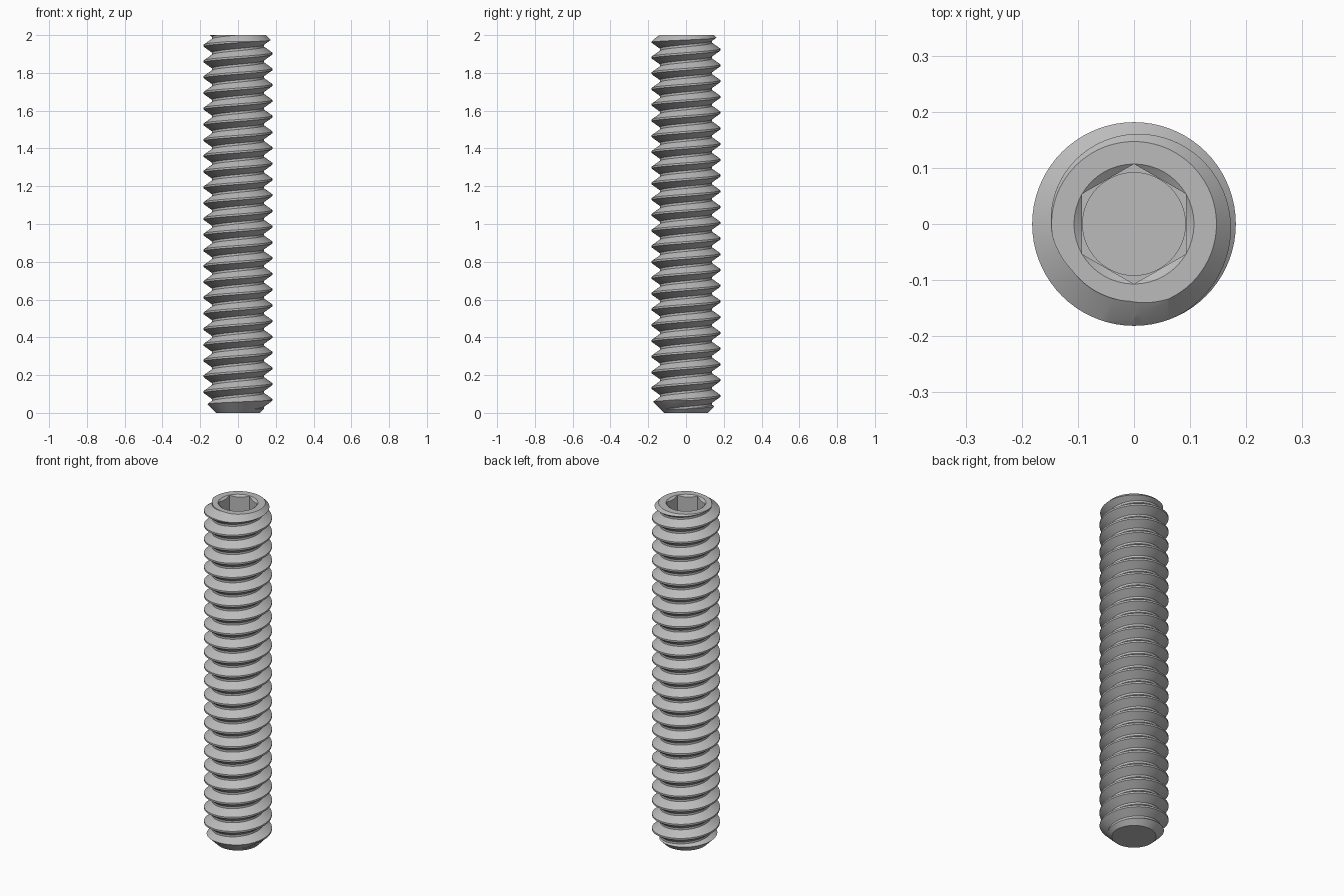
import bpy, bmesh, math

if "Cube" in bpy.data.objects:
    bpy.data.objects.remove(bpy.data.objects["Cube"], do_unlink=True)

LENGTH, RADIUS, ROOT = 2.0, 0.1815, 0.138
PITCH = LENGTH / 24
CREST_Z = 0.069          # crest height on the +x side
SEGMENTS = 72

steel = bpy.data.materials.new("steel grey")
steel.use_nodes = True
colour = (0.5, 0.5, 0.5, 1)
steel.diffuse_color = colour
steel.node_tree.nodes["Principled BSDF"].inputs["Base Color"].default_value = colour


def finish(bm, name):
    bmesh.ops.recalc_face_normals(bm, faces=bm.faces[:])
    mesh = bpy.data.meshes.new(name)
    bm.to_mesh(mesh)
    bm.free()
    mesh.materials.append(steel)
    obj = bpy.data.objects.new(name, mesh)
    bpy.context.collection.objects.link(obj)
    return obj


def lathe(name, profile, sides, turn=0.0):
    """Closed solid from (radius, z) rings, capped at both ends."""
    bm = bmesh.new()
    rings = []
    for r, z in profile:
        angles = [turn + math.tau * i / sides for i in range(sides)]
        rings.append([bm.verts.new((r * math.cos(a), r * math.sin(a), z)) for a in angles])
    for low, high in zip(rings, rings[1:]):
        for i in range(sides):
            k = (i + 1) % sides
            bm.faces.new((low[i], low[k], high[k], high[i]))
    bm.faces.new(rings[0][::-1])
    bm.faces.new(rings[-1])
    return finish(bm, name)


def helical_rod(name):
    """Right-handed threaded rod, longer than needed at both ends."""
    crest, root = PITCH * 0.06, PITCH * 0.07
    section = [(RADIUS, -crest), (RADIUS, crest),
               (ROOT, PITCH / 2 - root), (ROOT, PITCH / 2 + root)]
    n, turns = len(section), 29
    bm = bmesh.new()
    rows = []
    for j in range(n * turns):
        r, dz = section[j % n]
        z = CREST_Z + dz + PITCH * (j // n - 3)
        rows.append([bm.verts.new((r * math.cos(math.tau * i / SEGMENTS),
                                   r * math.sin(math.tau * i / SEGMENTS),
                                   z + PITCH * i / SEGMENTS)) for i in range(SEGMENTS)])

    def vert(j, i):      # one full turn arrives one pitch higher
        return rows[j + n][0] if i == SEGMENTS else rows[j][i]

    for j in range(n * (turns - 1) - 1):
        for i in range(SEGMENTS):
            bm.faces.new((vert(j, i), vert(j, i + 1), vert(j + 1, i + 1), vert(j + 1, i)))
    bmesh.ops.delete(bm, geom=[v for v in bm.verts if not v.link_faces], context='VERTS')
    # fan caps over both open ends
    edges = [e for e in bm.edges if e.is_boundary]
    for below in (True, False):
        tip = bm.verts.new((0, 0, -PITCH * 2 if below else LENGTH + PITCH * 2))
        for e in edges:
            if (e.verts[0].co.z < LENGTH / 2) == below:
                bm.faces.new((e.verts[0], e.verts[1], tip))
    return finish(bm, name)


def cut(target, tool, operation):
    mod = target.modifiers.new(operation.lower(), 'BOOLEAN')
    mod.object, mod.operation, mod.solver = tool, operation, 'EXACT'
    bpy.context.view_layer.objects.active = target
    bpy.ops.object.modifier_apply(modifier=mod.name)
    bpy.data.objects.remove(tool, do_unlink=True)


# threaded shank trimmed to length, with a chamfer at each end
screw = helical_rod("threaded_set_screw")
cut(screw, lathe("end_chamfers", [(0.117, 0), (0.197, 0.08), (0.197, 1.95), (0.147, LENGTH)],
                 SEGMENTS), 'INTERSECT')

# hexagonal drive socket with a drilled floor and countersunk mouth
cut(screw, lathe("hex_socket", [(0.107, 1.82), (0.107, 2.1)], 6, math.pi / 6), 'DIFFERENCE')
cut(screw, lathe("socket_floor", [(0.0915, 1.81), (0.0915, 1.9)], 48), 'DIFFERENCE')
cut(screw, lathe("socket_mouth", [(0.087, 1.985), (0.107, 2.0), (0.107, 2.1)], 48), 'DIFFERENCE')

bpy.ops.object.select_all(action='DESELECT')
screw.select_set(True)
bpy.context.view_layer.objects.active = screw
bpy.ops.object.shade_smooth_by_angle(angle=math.radians(25))
